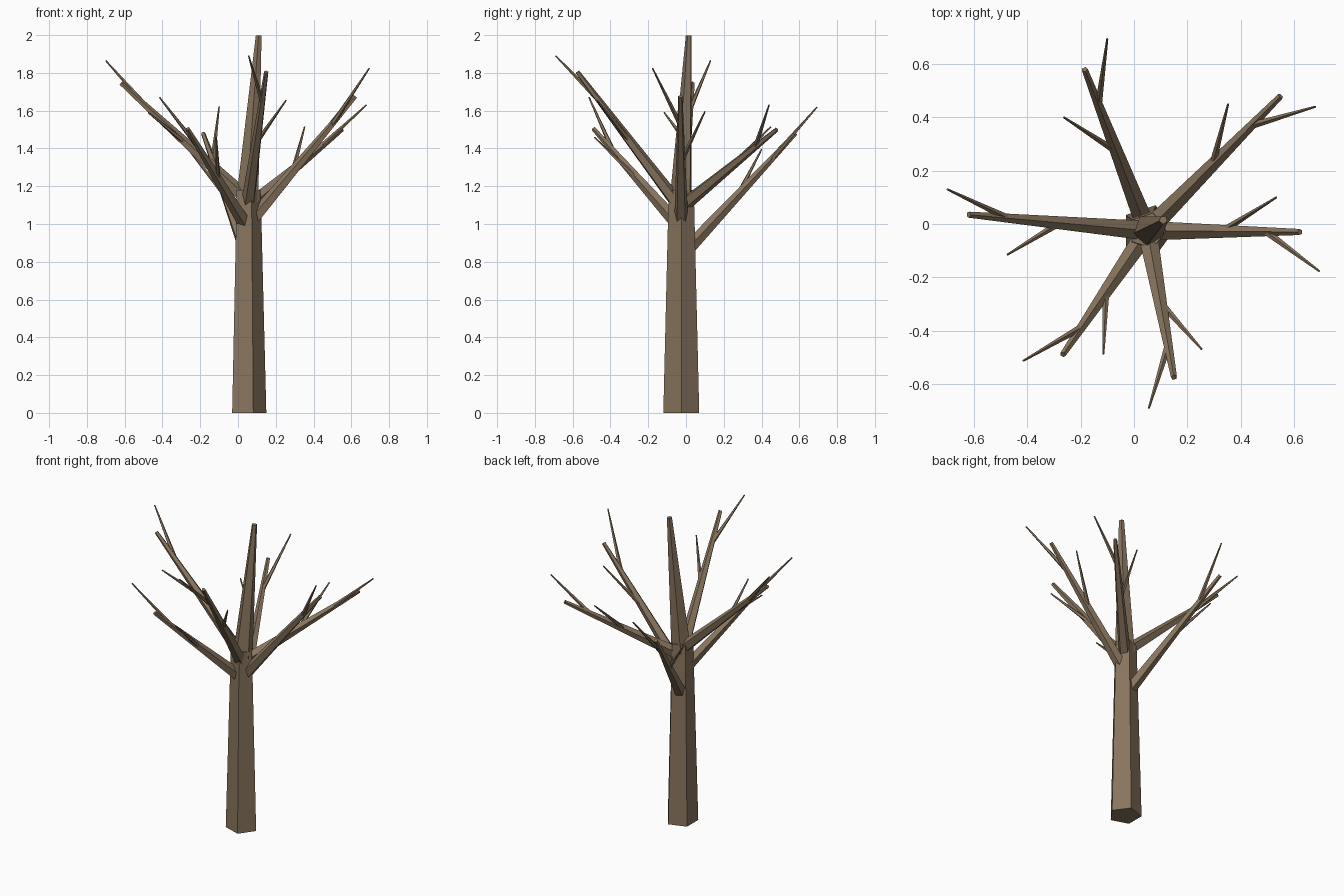
import bpy, bmesh, math
from mathutils import Vector

cube = bpy.data.objects.get("Cube")
if cube:
    bpy.data.objects.remove(cube, do_unlink=True)

# Bark material
bark = bpy.data.materials.new("brown_bark")
bark.use_nodes = True
color = (0.25, 0.178, 0.113, 1)
bark.diffuse_color = color
shader = bark.node_tree.nodes["Principled BSDF"]
shader.inputs["Base Color"].default_value = color
shader.inputs["Roughness"].default_value = 0.9


def limb(name, start, end, r_start, r_end, ridge=(0, 0, 1), sides=5):
    """Tapered flat-sided limb with one corner pointing towards ridge."""
    start, end, ridge = Vector(start), Vector(end), Vector(ridge)
    axis = (end - start).normalized()
    up = (ridge - axis * ridge.dot(axis)).normalized()
    side = axis.cross(up)
    bm = bmesh.new()
    rings = []
    for centre, r in ((start, r_start), (end, r_end)):
        ring = []
        for i in range(sides):
            a = math.tau * i / sides
            ring.append(bm.verts.new(centre + r * (up * math.cos(a) + side * math.sin(a))))
        rings.append(ring)
    low, high = rings
    for i in range(sides):
        j = (i + 1) % sides
        bm.faces.new((low[i], low[j], high[j], high[i]))
    bm.faces.new(low[::-1])
    bm.faces.new(high)
    mesh = bpy.data.meshes.new(name)
    bm.to_mesh(mesh)
    bm.free()
    mesh.materials.append(bark)
    obj = bpy.data.objects.new(name, mesh)
    bpy.context.collection.objects.link(obj)
    return obj


# Trunk and the upright leader above it
CX, CY = 0.05, -0.025
limb("trunk", (CX, CY, 0), (CX, CY, 1.18), 0.1, 0.07, ridge=(1, 0, 0))
turn = math.radians(49)
limb("leader", (CX, CY, 1.12), (0.11, 0.015, 1.998), 0.062, 0.016,
     ridge=(math.cos(turn), math.sin(turn), 0))

# Branches: start height, tip, outer twig tip, inner twig tip
branches = {
    "back": (0.83, (-0.185, 0.58, 1.48), (-0.10, 0.695, 1.62), (-0.263, 0.40, 1.395)),
    "back_left": (1.09, (0.55, 0.48, 1.50), (0.68, 0.44, 1.63), (0.353, 0.45, 1.515)),
    "left": (0.99, (0.622, -0.03, 1.675), (0.695, -0.177, 1.825), (0.534, 0.10, 1.595)),
    "front": (1.08, (0.15, -0.575, 1.805), (0.056, -0.69, 1.89), (0.254, -0.47, 1.655)),
    "front_right": (0.98, (-0.267, -0.49, 1.505), (-0.415, -0.513, 1.67), (-0.115, -0.487, 1.46)),
    "right": (1.13, (-0.62, 0.035, 1.745), (-0.70, 0.13, 1.865), (-0.475, -0.115, 1.59)),
}
for name, (height, tip, outer, inner) in branches.items():
    base = Vector((CX, CY, height))
    limb(name + "_branch", base, tip, 0.039, 0.012)
    for part, along, twig_tip in (("outer", 0.78, outer), ("inner", 0.49, inner)):
        limb(f"{name}_{part}_twig", base.lerp(Vector(tip), along), twig_tip, 0.014, 0.004)
